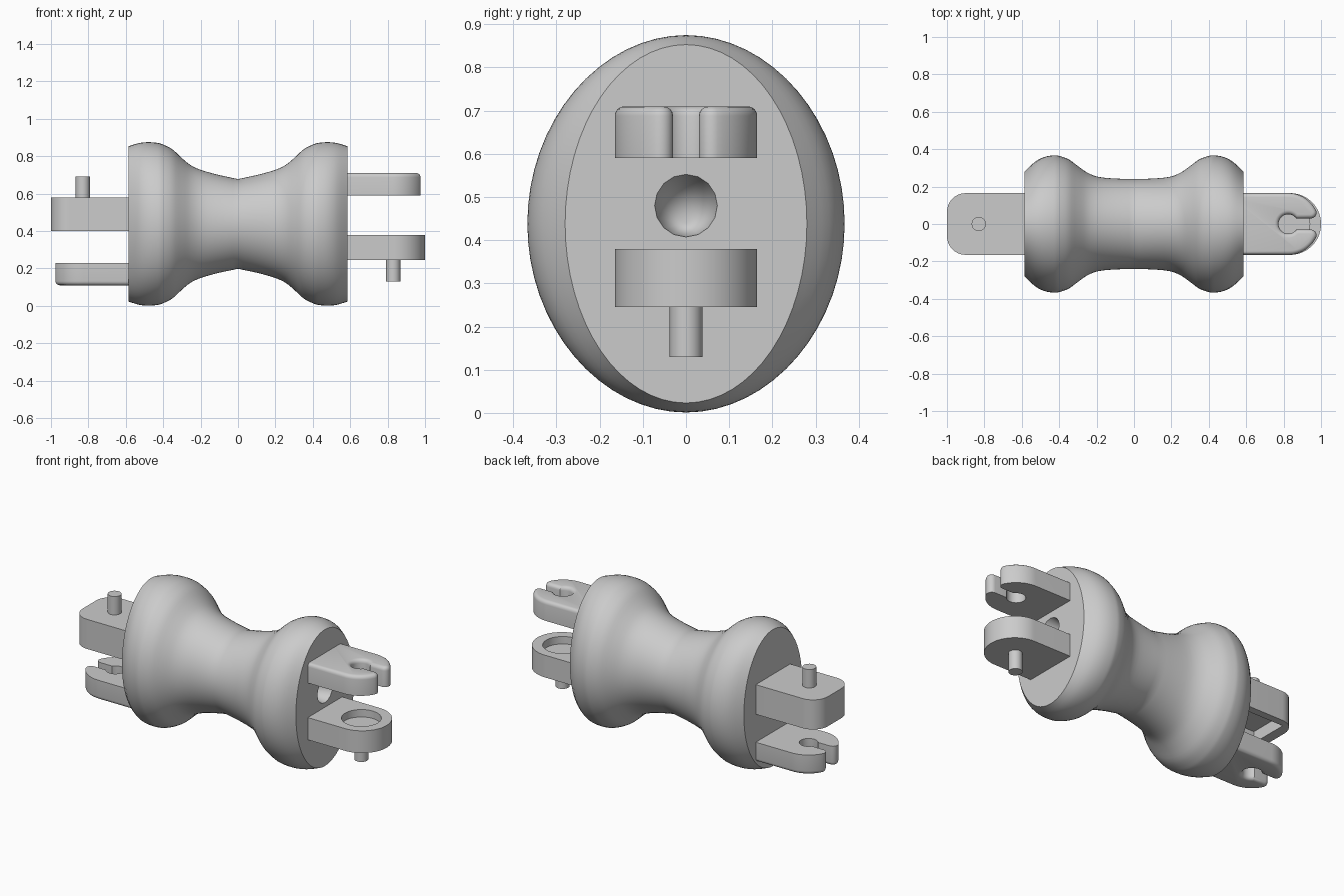
import bpy, bmesh, math
from mathutils import Matrix, Vector

if "Cube" in bpy.data.objects:
    bpy.data.objects.remove(bpy.data.objects["Cube"])

grey = bpy.data.materials.new("plain_grey")
grey.diffuse_color = (0.6, 0.6, 0.6, 1)
grey.use_nodes = True
grey.node_tree.nodes["Principled BSDF"].inputs["Base Color"].default_value = grey.diffuse_color


def finish(bm, name):
    bmesh.ops.recalc_face_normals(bm, faces=bm.faces)
    me = bpy.data.meshes.new(name)
    bm.to_mesh(me)
    bm.free()
    me.materials.append(grey)
    ob = bpy.data.objects.new(name, me)
    bpy.context.collection.objects.link(ob)
    return ob


def smooth(ob):
    bpy.ops.object.select_all(action='DESELECT')
    ob.select_set(True)
    bpy.context.view_layer.objects.active = ob
    bpy.ops.object.shade_smooth_by_angle(angle=math.radians(35))


def cut(ob, cutter):
    m = ob.modifiers.new("cut", 'BOOLEAN')
    m.operation, m.solver, m.object = 'DIFFERENCE', 'EXACT', cutter
    bpy.context.view_layer.objects.active = ob
    bpy.ops.object.modifier_apply(modifier=m.name)
    bpy.data.objects.remove(cutter)


def prism(outline, z0, z1, name, fillet=0, half_turn=False):
    """Extrude an xy outline; optionally round its top rim, or swing it to the -x end."""
    bm = bmesh.new()
    low = bm.faces.new([bm.verts.new((x, y, z0)) for x, y in outline])
    ret = bmesh.ops.extrude_face_region(bm, geom=[low], use_keep_orig=True)
    top = [g for g in ret['geom'] if isinstance(g, bmesh.types.BMFace)][0]
    for v in top.verts:
        v.co.z = z1
    bmesh.ops.recalc_face_normals(bm, faces=bm.faces)
    if fillet:
        bmesh.ops.bevel(bm, geom=list(top.edges), offset=fillet, segments=4,
                        profile=0.5, affect='EDGES', clamp_overlap=False)
    if half_turn:
        for v in bm.verts:
            v.co = Vector((-v.co.x, v.co.y, 0.82 - v.co.z))
    return finish(bm, name)


def arc(cx, cy, r, a0, a1, n):
    return [(cx + r * math.cos(a0 + (a1 - a0) * i / n),
             cy + r * math.sin(a0 + (a1 - a0) * i / n)) for i in range(n + 1)]


def mirrored(half):
    return half + [(x, -y) for x, y in reversed(half) if abs(y) > 1e-6]


def disc(cx, r, n=32):
    return arc(cx, 0, r, 0, 2 * math.pi, n)[:-1]


# Spool body: x, half width in y, half height in z
PROFILE = [(0, .24, .24), (.1, .243, .261), (.19, .252, .286), (.25, .275, .312),
           (.3, .31, .352), (.35, .346, .398), (.40, .364, .424), (.43, .367, .433),
           (.48, .358, .437), (.53, .332, .432), (.585, .28, .415)]


def spline(points, sub=3):
    out = []
    for i in range(len(points) - 1):
        p0, p1 = Vector(points[max(i - 1, 0)]), Vector(points[i])
        p2, p3 = Vector(points[i + 1]), Vector(points[min(i + 2, len(points) - 1)])
        for k in range(sub):
            t = k / sub
            out.append(p1 + (p2 - p0) * t / 2 + (2 * p0 - 5 * p1 + 4 * p2 - p3) * t * t / 2
                       + (3 * p1 - p0 - 3 * p2 + p3) * t ** 3 / 2)
    return out + [Vector(points[-1])]


half = spline(PROFILE)
stations = [Vector((-p.x, p.y, p.z)) for p in reversed(half[1:])] + half
N = 64
bm = bmesh.new()
rings = [[bm.verts.new((p.x, p.y * math.cos(2 * math.pi * i / N),
                        0.438 + p.z * math.sin(2 * math.pi * i / N))) for i in range(N)]
         for p in stations]
for a, b in zip(rings, rings[1:]):
    for i in range(N):
        bm.faces.new((a[i], a[(i + 1) % N], b[(i + 1) % N], b[i]))
bm.faces.new(rings[0])
bm.faces.new(rings[-1])
body = finish(bm, "spool_body")

# Conical socket in the right end, with its tip on the body axis
bm = bmesh.new()
tip = bm.verts.new((0.285, 0, 0.44))
rim = [bm.verts.new((0.6, 0.0762 * math.cos(2 * math.pi * i / 16),
                     0.482 + 0.0762 * math.sin(2 * math.pi * i / 16))) for i in range(16)]
bm.faces.new(rim)
for i in range(16):
    bm.faces.new((rim[i], rim[(i + 1) % 16], tip))
cut(body, finish(bm, "socket_cutter"))
smooth(body)

# Keyhole prongs: upper right, and the same turned over at lower left
R, CX, S, F, H = 0.165, 0.825, 0.03, 0.03, 0.052
fx = CX + math.sqrt((R - F) ** 2 - (S + F) ** 2)
a0 = math.atan2(-(S + F), fx - CX)
half = [(0.5, -R)]
half += arc(CX, 0, R, -math.pi / 2, a0, 14)
half += arc(fx, -(S + F), F, a0, math.pi / 2, 7)[1:]
half += arc(CX, 0, H, -math.asin(S / H), -math.pi, 14)
for name, turned in (("keyhole_prong_right", False), ("keyhole_prong_left", True)):
    smooth(prism(mirrored(half), 0.59, 0.71, name, 0.022, turned))

# Round-ended pin prong on the right, with a round pocket on top
half = [(0.5, -R)] + arc(0.835, 0, R, -math.pi / 2, 0, 20)
prong = prism(mirrored(half), 0.245, 0.38, "pin_prong_right")
cut(prong, prism(disc(0.83, 0.11), 0.335, 0.45, "pocket_cutter"))
smooth(prong)
smooth(prism(disc(0.83, 0.038), 0.13, 0.25, "pin_right"))

# Square-ended pin prong on the left, hollowed underneath
half = [(-0.5, -R)] + arc(-0.9, -R + 0.1, 0.1, -math.pi / 2, -math.pi, 8)
prong = prism(mirrored(half), 0.4, 0.58, "pin_prong_left")
cut(prong, prism([(-0.94, -0.12), (-0.62, -0.12), (-0.62, 0.12), (-0.94, 0.12)],
                 0.3, 0.47, "hollow_cutter"))
smooth(prong)
smooth(prism(disc(-0.83, 0.038), 0.575, 0.692, "pin_left"))
